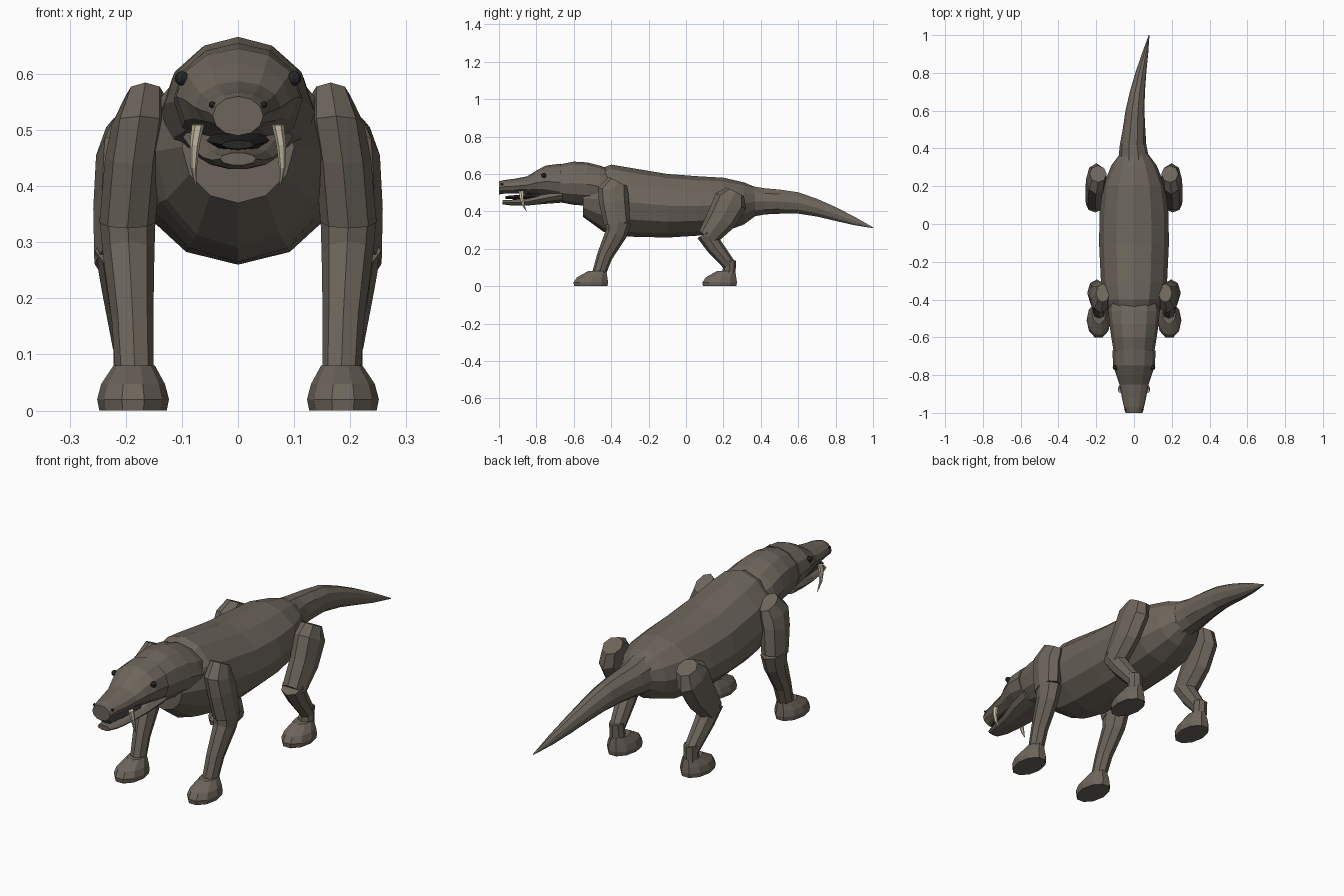
import bpy, bmesh
from math import sin, cos, pi
from mathutils import Vector


def material(name, rgb):
    m = bpy.data.materials.new(name)
    m.diffuse_color = (*rgb, 1)
    return m


HIDE = material("hide", (0.15, 0.13, 0.105))
IVORY = material("ivory", (0.62, 0.56, 0.42))
DARK = material("dark", (0.02, 0.02, 0.02))


def finish(bm, name, mat):
    bmesh.ops.recalc_face_normals(bm, faces=bm.faces)
    mesh = bpy.data.meshes.new(name)
    bm.to_mesh(mesh)
    bm.free()
    mesh.materials.append(mat)
    ob = bpy.data.objects.new(name, mesh)
    bpy.context.collection.objects.link(ob)
    return ob


def loft(name, stations, sides=12, second=None, mat=HIDE, side=1):
    """Skin elliptical rings (x, y, z, half width along x, half size along second axis)."""
    bm = bmesh.new()
    pts = [Vector((s[0] * side, s[1], s[2])) for s in stations]
    rings = []
    for i, (p, s) in enumerate(zip(pts, stations)):
        u = Vector((1, 0, 0))
        if second:
            v = Vector(second)
        else:
            t = pts[min(i + 1, len(pts) - 1)] - pts[max(i - 1, 0)]
            v = t.cross(u).normalized()
        rings.append([bm.verts.new(p + u * s[3] * cos(2 * pi * k / sides)
                                   + v * s[4] * sin(2 * pi * k / sides))
                      for k in range(sides)])
    for a, b in zip(rings, rings[1:]):
        for k in range(sides):
            j = (k + 1) % sides
            bm.faces.new((a[k], a[j], b[j], b[k]))
    bm.faces.new(rings[0])
    bm.faces.new(rings[-1])
    return finish(bm, name, mat)


def spine(name, profile, **kw):
    """Loft along y from (y, bottom z, top z, half width, x offset)."""
    return loft(name, [(x, y, (lo + hi) / 2, w, (hi - lo) / 2)
                       for y, lo, hi, w, x in profile], second=(0, 0, 1), **kw)


def ball(name, loc, r, mat):
    bm = bmesh.new()
    bmesh.ops.create_uvsphere(bm, u_segments=8, v_segments=6, radius=r)
    bmesh.ops.translate(bm, verts=bm.verts, vec=loc)
    return finish(bm, name, mat)


# Torso, neck and tail
spine("torso", [(-0.55, 0.37, 0.57, 0.10, 0), (-0.44, 0.29, 0.635, 0.147, 0),
                (-0.40, 0.28, 0.65, 0.16, 0), (-0.31, 0.265, 0.635, 0.175, 0),
                (-0.10, 0.26, 0.60, 0.185, 0), (0.06, 0.27, 0.588, 0.182, 0),
                (0.20, 0.29, 0.58, 0.165, 0), (0.31, 0.33, 0.555, 0.12, 0),
                (0.37, 0.375, 0.53, 0.075, 0)])
spine("neck", [(-0.42, 0.42, 0.63, 0.13, 0), (-0.46, 0.42, 0.645, 0.137, 0),
               (-0.53, 0.43, 0.662, 0.13, 0), (-0.60, 0.435, 0.666, 0.12, 0),
               (-0.68, 0.45, 0.65, 0.107, 0)])
spine("tail", [(0.32, 0.36, 0.545, 0.085, 0), (0.42, 0.38, 0.527, 0.07, -0.005),
               (0.50, 0.384, 0.52, 0.06, 0), (0.60, 0.385, 0.505, 0.05, 0.005),
               (0.70, 0.37, 0.47, 0.04, 0.018), (0.80, 0.347, 0.425, 0.029, 0.036),
               (0.90, 0.325, 0.373, 0.017, 0.058), (1.0, 0.31, 0.315, 0.002, 0.08)], sides=10)

# Skull, lower jaw and mouth lining
spine("skull", [(-0.67, 0.455, 0.655, 0.115, 0), (-0.75, 0.475, 0.645, 0.11, 0),
                (-0.80, 0.488, 0.618, 0.094, 0), (-0.85, 0.494, 0.587, 0.077, 0),
                (-0.92, 0.495, 0.574, 0.064, 0), (-0.97, 0.495, 0.568, 0.053, 0),
                (-1.0, 0.49, 0.56, 0.045, 0)])
spine("lower_jaw", [(-0.66, 0.445, 0.53, 0.098, 0), (-0.76, 0.438, 0.50, 0.085, 0),
                    (-0.85, 0.43, 0.472, 0.062, 0), (-0.93, 0.43, 0.463, 0.047, 0),
                    (-0.98, 0.437, 0.46, 0.032, 0)], sides=10)
spine("mouth_lining", [(-0.76, 0.465, 0.50, 0.06, 0), (-0.86, 0.463, 0.492, 0.048, 0),
                       (-0.965, 0.466, 0.482, 0.03, 0)], sides=8, mat=DARK)

for s, tag in ((1, "left"), (-1, "right")):
    # Eyes, nostrils and canine teeth
    ball(f"eye_{tag}", (s * 0.10, -0.76, 0.592), 0.013, DARK)
    ball(f"nostril_{tag}", (s * 0.046, -0.983, 0.545), 0.006, DARK)
    loft(f"canine_{tag}", [(0.071, -0.882, 0.51, 0.011, 0.015), (0.077, -0.879, 0.475, 0.009, 0.012),
                           (0.079, -0.87, 0.435, 0.006, 0.008), (0.075, -0.852, 0.398, 0.001, 0.001)],
         sides=6, mat=IVORY, side=s)

    # Front leg
    loft(f"front_upper_leg_{tag}", [(0.165, -0.365, 0.56, 0.036, 0.055), (0.175, -0.39, 0.51, 0.05, 0.083),
                                    (0.187, -0.385, 0.45, 0.05, 0.08), (0.197, -0.368, 0.335, 0.05, 0.07)],
         sides=8, side=s)
    loft(f"front_lower_leg_{tag}", [(0.197, -0.362, 0.345, 0.05, 0.07), (0.195, -0.374, 0.28, 0.046, 0.058),
                                    (0.188, -0.435, 0.16, 0.037, 0.042), (0.184, -0.468, 0.06, 0.034, 0.036)],
         sides=8, side=s)

    # Hind leg
    loft(f"hind_thigh_{tag}", [(0.19, 0.265, 0.505, 0.045, 0.05), (0.20, 0.24, 0.455, 0.053, 0.092),
                               (0.205, 0.19, 0.36, 0.053, 0.082), (0.205, 0.115, 0.262, 0.051, 0.056)],
         sides=8, side=s)
    loft(f"hind_shank_{tag}", [(0.205, 0.105, 0.285, 0.05, 0.052), (0.20, 0.15, 0.215, 0.043, 0.046),
                               (0.19, 0.235, 0.11, 0.033, 0.034)], sides=8, side=s)
    loft(f"hind_ankle_{tag}", [(0.19, 0.235, 0.14, 0.032, 0.033), (0.188, 0.228, 0.05, 0.034, 0.036)],
         sides=8, side=s)

    # Feet: stacked flat rings, higher toward the heel
    for part, heel in (("front", -0.412), ("hind", 0.277)):
        loft(f"{part}_foot_{tag}", [(0.187, heel - 0.097, 0, 0.060, 0.094), (0.187, heel - 0.097, 0.02, 0.064, 0.097),
                                    (0.187, heel - 0.090, 0.047, 0.057, 0.086), (0.185, heel - 0.063, 0.08, 0.037, 0.052)],
             sides=10, second=(0, 1, 0), side=s)
